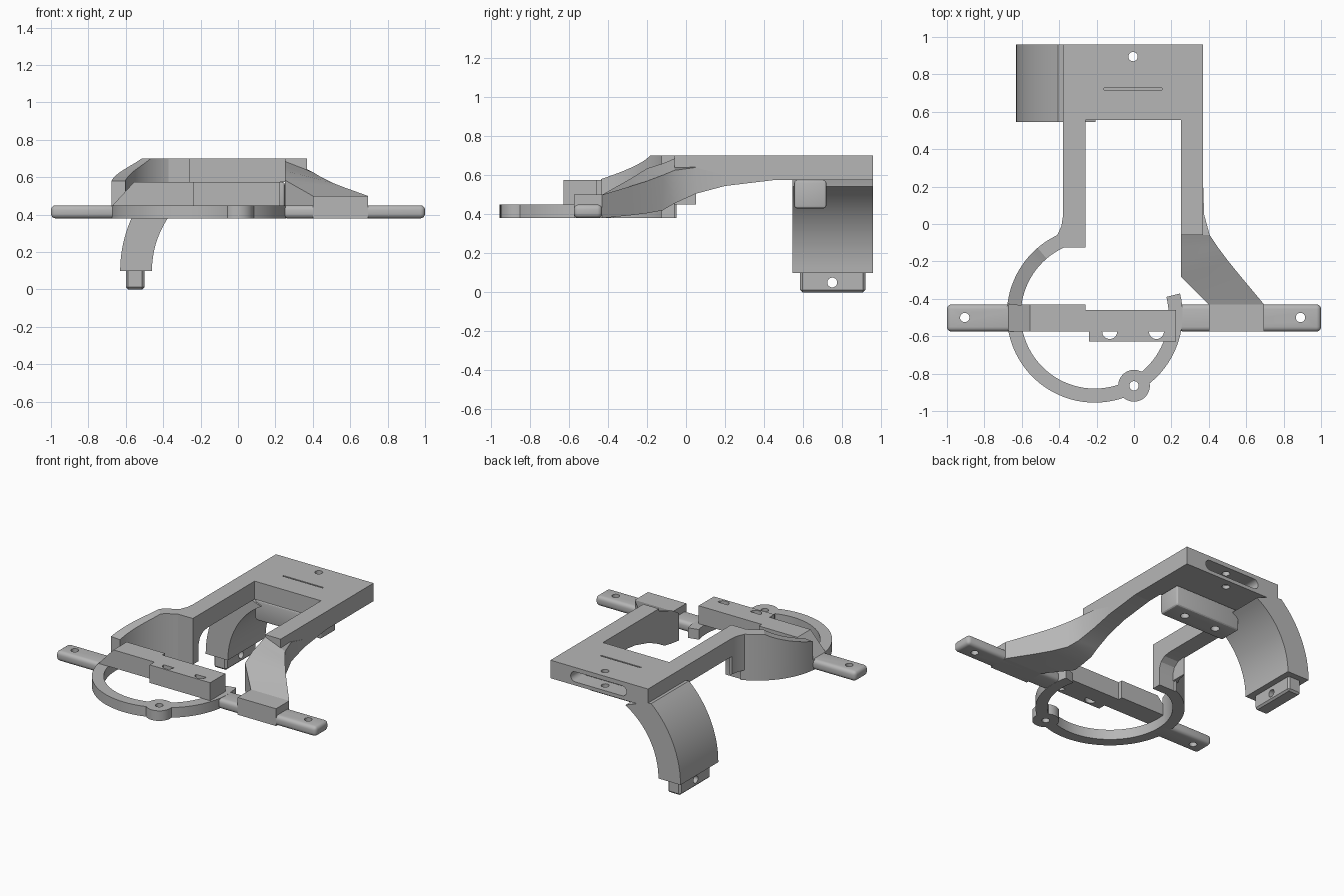
import bpy, bmesh, math
from mathutils import Vector

old = bpy.data.objects.get("Cube")
if old:
    bpy.data.objects.remove(old, do_unlink=True)

grey = bpy.data.materials.new("plain grey")
grey.use_nodes = True
grey.diffuse_color = (0.47, 0.47, 0.47, 1)
grey.node_tree.nodes["Principled BSDF"].inputs["Base Color"].default_value = grey.diffuse_color


def loft(name, sections):
    """Skin a closed solid through matching cross-sections."""
    bm = bmesh.new()
    rings = [[bm.verts.new(p) for p in s] for s in sections]
    n = len(rings[0])
    for a, b in zip(rings, rings[1:]):
        for i in range(n):
            j = (i + 1) % n
            bm.faces.new((a[i], a[j], b[j], b[i]))
    bm.faces.new(rings[0])
    bm.faces.new(rings[-1])
    bmesh.ops.recalc_face_normals(bm, faces=bm.faces)
    mesh = bpy.data.meshes.new(name)
    bm.to_mesh(mesh)
    bm.free()
    mesh.materials.append(grey)
    ob = bpy.data.objects.new(name, mesh)
    bpy.context.collection.objects.link(ob)
    return ob


def prism(name, outline, lo, hi, axis="z"):
    """Extrude a 2D outline along one axis."""
    place = {"x": lambda p, h: (h, p[0], p[1]),
             "y": lambda p, h: (p[0], h, p[1]),
             "z": lambda p, h: (p[0], p[1], h)}[axis]
    return loft(name, [[place(p, h) for p in outline] for h in (lo, hi)])


def box(name, x, y, z):
    return prism(name, [(x[0], y[0]), (x[1], y[0]), (x[1], y[1]), (x[0], y[1])], *z)


def disc(cx, cy, r, n=32):
    return [(cx + r * math.cos(math.tau * i / n), cy + r * math.sin(math.tau * i / n))
            for i in range(n)]


def apply_mod(ob, kind, **settings):
    mod = ob.modifiers.new(kind.title(), kind)
    for key, value in settings.items():
        setattr(mod, key, value)
    bpy.ops.object.select_all(action="DESELECT")
    bpy.context.view_layer.objects.active = ob
    ob.select_set(True)
    bpy.ops.object.modifier_apply(modifier=mod.name)


def cut(ob, cutter):
    cutter.hide_render = True
    apply_mod(ob, "BOOLEAN", operation="DIFFERENCE", solver="EXACT", object=cutter)
    bpy.data.objects.remove(cutter, do_unlink=True)


def drill(ob, a, b, r, lo, hi, axis="z"):
    cut(ob, prism("cutter", disc(a, b, r), lo, hi, axis))


TOP, UNDER, BASE, RIM = 0.70, 0.575, 0.38, 0.45

# Rear plate with a screw hole, a thin slit and a rounded slot in its back
plate = box("rear_plate", (-0.38, 0.37), (0.555, 0.96), (UNDER, TOP))
slot = []
for cx, start in ((0.18, -90), (-0.18, 90)):
    for i in range(9):
        a = math.radians(start + i * 22.5)
        slot.append((cx + 0.035 * math.cos(a), 0.635 + 0.035 * math.sin(a)))
cut(plate, prism("cutter", slot, 0.84, 1.1, "y"))
drill(plate, -0.005, 0.895, 0.025, 0.5, 0.8)
cut(plate, box("cutter", (-0.16, 0.15), (0.717, 0.727), (0.66, 0.8)))

# Block under the plate with two blind holes
block = box("under_block", (-0.26, 0.25), (0.555, 0.72), (0.43, UNDER))
apply_mod(block, "BEVEL", width=0.015, segments=3, limit_method="ANGLE")
for x in (-0.13, 0.12):
    drill(block, x, 0.64, 0.028, 0.4, 0.52)

# Arms reaching forward from the plate
box("left_arm", (0.25, 0.37), (-0.06, 0.555), (UNDER, TOP))
prism("right_arm", [(0.555, TOP), (-0.125, TOP), (-0.125, BASE), (-0.06, BASE), (-0.06, 0.5),
                    (-0.045, 0.54), (-0.01, 0.567), (0.04, UNDER), (0.555, UNDER)],
      -0.38, -0.26, "x")

# Flared web from the left arm down to its mounting block
web = []
for y, x0, x1, z0, z1, zb in ((0.45, 0.25, 0.37, 0.6, 0.6, 0.575),
                              (0.2, 0.25, 0.37, 0.6, 0.6, 0.545),
                              (0.05, 0.25, 0.375, 0.64, 0.64, 0.505),
                              (-0.06, 0.25, 0.405, 0.685, 0.625, 0.455),
                              (-0.12, 0.25, 0.445, 0.66, 0.6, 0.42),
                              (-0.2, 0.25, 0.505, 0.635, 0.57, 0.405),
                              (-0.28, 0.25, 0.57, 0.585, 0.545, 0.395),
                              (-0.43, 0.4, 0.695, 0.5, 0.5, 0.38)):
    web.append([(x0, y, zb), (x1, y, zb), (x1, y, z1), (x0, y, z0)])
loft("left_web", web)
box("left_mount", (0.40, 0.695), (-0.575, -0.43), (BASE, 0.5))

# Mounting tabs with rounded ends
for name, x, hole in (("left_tab", (0.24, 1.0), 0.89), ("right_tab", (-1.0, -0.61), -0.905)):
    tab = box(name, x, (-0.575, -0.43), (BASE, RIM))
    apply_mod(tab, "BEVEL", width=0.025, segments=4, limit_method="ANGLE")
    drill(tab, hole, -0.5, 0.025, 0.3, 0.5)

# Ring and the tall curved wall that joins it to the right arm
CX, CY, R_IN, R_OUT = -0.21, -0.485, 0.395, 0.47


def ring_section(deg, top):
    a = math.radians(deg)
    d = Vector((math.cos(a), math.sin(a), 0))
    c = Vector((CX, CY, 0))
    return [c + d * r + Vector((0, 0, z))
            for r, z in ((R_IN, BASE), (R_OUT, BASE), (R_OUT, top), (R_IN, top))]


ring = loft("ring", [ring_section(170 + 4 * i, RIM) for i in range(52)])
drill(ring, 0, -0.865, 0.06, 0.3, 0.5)
boss = prism("ring_boss", disc(0, -0.865, 0.085), BASE, RIM)
drill(boss, 0, -0.865, 0.025, 0.3, 0.5)

wall = []
for i in range(24):
    deg = 112 + i * 61 / 23
    t = max(0, (deg - 131) / 42)
    wall.append(ring_section(deg, TOP - 0.12 * t ** 0.8))
loft("right_wall", wall)
prism("wall_flare", [(-0.37, 0.05), (-0.38, 0.04), (-0.388, -0.01), (-0.41, -0.06),
                     (-0.45, -0.095), (-0.42, -0.13), (-0.37, -0.1)], RIM, TOP)

# Cross bar with a chamfered end and a wider middle
prism("cross_bar", [(-0.67, RIM), (-0.555, UNDER), (-0.24, UNDER), (-0.24, RIM)],
      -0.575, -0.46, "y")
prism("cross_bar_back", [(-0.67, RIM), (-0.555, UNDER), (-0.26, UNDER), (-0.26, RIM)],
      -0.46, -0.43, "y")
box("bar_middle", (-0.24, 0.225), (-0.575, -0.46), (RIM, UNDER))
lip = box("bar_lip", (-0.24, 0.225), (-0.627, -0.575), (RIM, UNDER))
for x in (-0.13, 0.12):
    drill(lip, x, -0.575, 0.04, 0.4, 0.7)

# Curved rear leg with a drilled peg at its foot
leg = []
for r, steps in ((0.68, range(0, 51, 3)), (0.51, range(60, -1, -4))):
    for deg in steps:
        a = math.radians(deg)
        leg.append((0.05 - r * math.cos(a), 0.1 + r * math.sin(a)))
leg.insert(17, (-0.36, 0.6))
prism("rear_leg", leg, 0.545, 0.96, "y")
peg = box("leg_peg", (-0.6, -0.5), (0.585, 0.92), (0, 0.11))
apply_mod(peg, "BEVEL", width=0.012, segments=1, limit_method="ANGLE")
drill(peg, 0.75, 0.05, 0.025, -0.7, -0.4, "x")

# Smooth the curved faces and keep the edges crisp
bpy.ops.object.select_all(action="DESELECT")
for ob in bpy.context.collection.objects:
    if ob.type == "MESH" and grey.name in ob.data.materials:
        ob.select_set(True)
        bpy.context.view_layer.objects.active = ob
bpy.ops.object.shade_smooth_by_angle(angle=math.radians(25))
